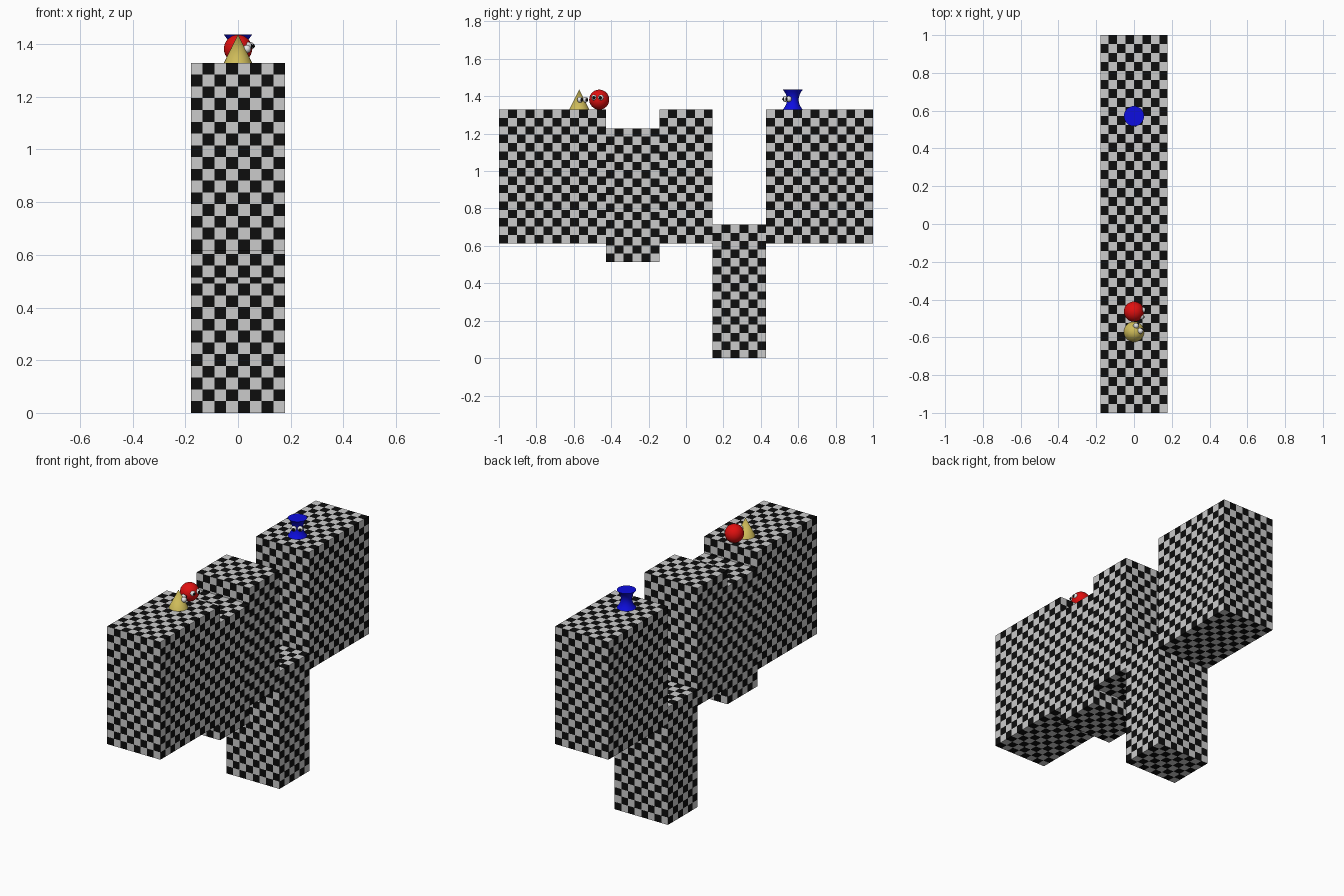
import bpy, bmesh, math
from mathutils import Vector, Matrix

if "Cube" in bpy.data.objects:
    bpy.data.objects.remove(bpy.data.objects["Cube"])


def mat(name, rgb):
    m = bpy.data.materials.new(name)
    m.diffuse_color = (*rgb, 1)
    m.use_nodes = True
    m.node_tree.nodes["Principled BSDF"].inputs["Base Color"].default_value = m.diffuse_color
    return m


BLACK = mat("black", (0.004, 0.004, 0.004))
GREY = mat("light grey", (0.6, 0.6, 0.6))
RED = mat("red", (0.75, 0.005, 0.005))
YELLOW = mat("yellow", (0.62, 0.5, 0.1))
BLUE = mat("blue", (0.004, 0.004, 0.75))
WHITE = mat("white", (0.8, 0.8, 0.8))


def finish(bm, name, mats, smooth=False):
    me = bpy.data.meshes.new(name)
    bm.to_mesh(me)
    bm.free()
    ob = bpy.data.objects.new(name, me)
    bpy.context.collection.objects.link(ob)
    for m in mats:
        me.materials.append(m)
    if smooth:
        bpy.ops.object.select_all(action='DESELECT')
        ob.select_set(True)
        bpy.context.view_layer.objects.active = ob
        bpy.ops.object.shade_smooth_by_angle(angle=math.radians(40))
    return ob


UNIT = 2 / 7
W, H = 1.25 * UNIT, 2.5 * UNIT


def checker_side(bm, origin, u, v, nu, nv):
    """Grid of checker cells; lower left cell (seen from outside) is black."""
    pts = [[bm.verts.new(origin + u * (i / nu) + v * (j / nv))
            for j in range(nv + 1)] for i in range(nu + 1)]
    for i in range(nu):
        for j in range(nv):
            f = bm.faces.new((pts[i][j], pts[i + 1][j], pts[i + 1][j + 1], pts[i][j + 1]))
            f.material_index = (i + j) % 2


def block(name, y0, y1, z0):
    n = 6 * round((y1 - y0) / UNIT)
    X, Y, Z = Vector((W, 0, 0)), Vector((0, y1 - y0, 0)), Vector((0, 0, H))
    o = Vector((-W / 2, y0, z0))
    bm = bmesh.new()
    checker_side(bm, o, X, Z, 8, 16)            # front
    checker_side(bm, o + X, Y, Z, n, 16)        # right
    checker_side(bm, o + X + Y, -X, Z, 8, 16)   # back
    checker_side(bm, o + Y, -Y, Z, n, 16)       # left
    checker_side(bm, o + Z, X, Y, 8, n)         # top
    checker_side(bm, o + Y, X, -Y, 8, n)        # bottom
    bmesh.ops.remove_doubles(bm, verts=bm.verts, dist=1e-5)
    finish(bm, name, [BLACK, GREY])


# Row of checkered blocks, some lowered
HIGH = 0.614
block("front_platform", -1, -1 + 2 * UNIT, HIGH)
block("shallow_step", -1 + 2 * UNIT, -1 + 3 * UNIT, HIGH - 0.1)
block("middle_platform", -1 + 3 * UNIT, -1 + 4 * UNIT, HIGH)
block("deep_pit_block", -1 + 4 * UNIT, -1 + 5 * UNIT, 0)
block("back_platform", -1 + 5 * UNIT, 1, HIGH)

TOP = HIGH + H
R = 0.0536


def lathe(name, y, profile, material, steps=32):
    """Body of revolution standing on the platform."""
    bm = bmesh.new()
    vs = [bm.verts.new((r, 0, z)) for r, z in profile]
    es = [bm.edges.new(p) for p in zip(vs, vs[1:])]
    bmesh.ops.spin(bm, geom=vs + es, cent=(0, 0, 0), axis=(0, 0, 1),
                   angle=2 * math.pi, steps=steps)
    bmesh.ops.remove_doubles(bm, verts=bm.verts, dist=1e-5)
    bmesh.ops.recalc_face_normals(bm, faces=bm.faces)
    bmesh.ops.translate(bm, verts=bm.verts, vec=(0, y, TOP))
    finish(bm, name, [material], True)


def eyes(name, y, angle, reach, z):
    """Pair of white eyeballs with black pupils, looking along angle."""
    fwd = Vector((math.cos(angle), math.sin(angle), 0))
    side = Vector((-fwd.y, fwd.x, 0))
    for s, tag in ((-1, "right"), (1, "left")):
        c = Vector((0, y, TOP + z)) + fwd * reach + side * s * 0.018
        for part, p, r, m in (("eye", c, 0.0155, WHITE),
                              ("pupil", c + fwd * 0.009, 0.0095, BLACK)):
            bm = bmesh.new()
            bmesh.ops.create_uvsphere(bm, u_segments=16, v_segments=10, radius=r,
                                      matrix=Matrix.Translation(p))
            finish(bm, f"{name}_{tag}_{part}", [m], True)


# Yellow cone figure
lathe("cone_body", -0.571, [(0, 0), (R, 0), (0, 2 * R)], YELLOW)
eyes("cone", -0.571, math.radians(40), 0.029, 0.053)

# Red ball figure
ball = [(R * math.sin(math.pi * i / 16), R - R * math.cos(math.pi * i / 16)) for i in range(17)]
lathe("ball_body", -0.464, ball, RED)
eyes("ball", -0.464, math.radians(-12), 0.043, 0.064)

# Blue waisted figure
waist = [(0.031 + (R - 0.031) * ((i - 6) / 6) ** 2, 2 * R * i / 12) for i in range(13)]
lathe("waisted_body", 0.571, [(0, 0)] + waist + [(0, 2 * R)], BLUE)
eyes("waisted", 0.571, math.radians(-60), 0.035, 0.057)
